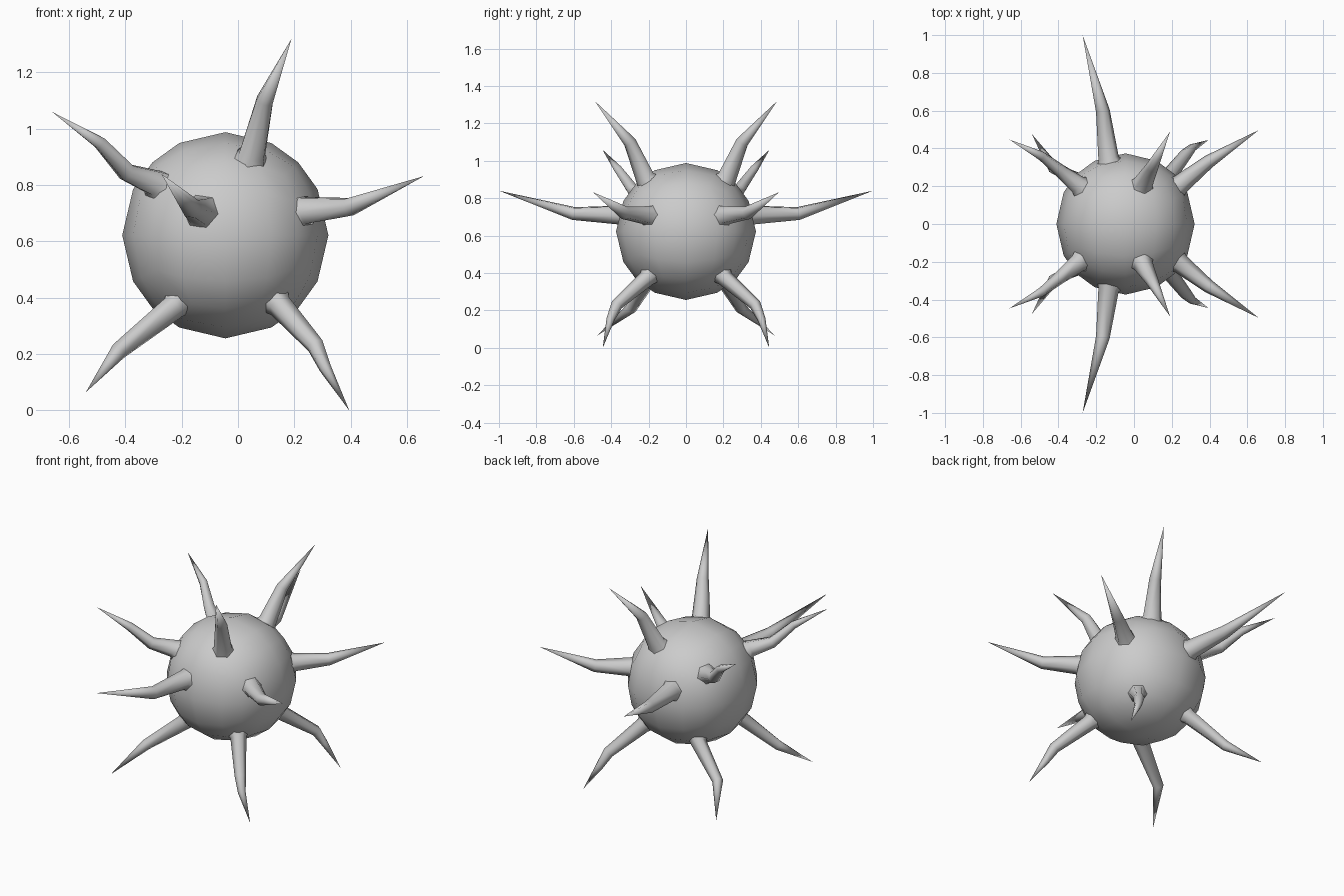
import bpy, bmesh, math
from mathutils import Vector

if "Cube" in bpy.data.objects:
    bpy.data.objects.remove(bpy.data.objects["Cube"])

CENTRE = Vector((-0.045, 0, 0.622))


def add_object(name, bm):
    bmesh.ops.recalc_face_normals(bm, faces=bm.faces)
    for f in bm.faces:
        f.smooth = True
    me = bpy.data.meshes.new(name)
    bm.to_mesh(me)
    bm.free()
    ob = bpy.data.objects.new(name, me)
    bpy.context.collection.objects.link(ob)
    return ob


# Round body: gridded cube pushed out to a sphere
bm = bmesh.new()
bmesh.ops.create_cube(bm, size=2)
bmesh.ops.subdivide_edges(bm, edges=bm.edges[:], cuts=3, use_grid_fill=True)
for v in bm.verts:
    d = v.co.normalized()
    v.co = CENTRE + Vector((d.x * 0.366, d.y * 0.374, d.z * 0.366))
add_object("body", bm)


def spike(name, path, radii, sides=6):
    """Bent tapering spike: rings along a path ending in a point, mirrored front to back."""
    pts = [Vector(p) for p in path]
    # flared root sunk into the body
    pts.insert(0, CENTRE + (pts[0] - CENTRE) * 0.9)
    radii = [radii[0] * 1.35] + list(radii)
    bm = bmesh.new()
    rings = []
    for i, (p, r) in enumerate(zip(pts, radii)):
        before = (p - pts[i - 1]).normalized() if i else (p - CENTRE).normalized()
        t = (before + (pts[i + 1] - p).normalized()).normalized()
        u = t.cross(Vector((0.1, 0.2, 1))).normalized()
        w = t.cross(u)
        angles = [2 * math.pi * k / sides for k in range(sides)]
        rings.append([bm.verts.new(p + r * (u * math.cos(a) + w * math.sin(a))) for a in angles])
    tip = bm.verts.new(pts[-1])
    for k in range(sides):
        n = (k + 1) % sides
        for a, b in zip(rings, rings[1:]):
            bm.faces.new((a[k], a[n], b[n], b[k]))
        bm.faces.new((rings[-1][k], rings[-1][n], tip))
    ob = add_object(name, bm)
    m = ob.modifiers.new("mirror", 'MIRROR')
    m.use_axis = (False, True, False)
    m.use_mirror_merge = False


# Spikes (each one has a twin on the other side of y = 0)
spike("top_spikes", [(0.05, 0.22, 0.91), (0.095, 0.30, 1.10), (0.19, 0.488, 1.32)],
      (0.052, 0.034))
spike("upper_left_spikes", [(-0.30, 0.21, 0.81), (-0.395, 0.285, 0.845),
                            (-0.49, 0.36, 0.95), (-0.66, 0.447, 1.06)],
      (0.05, 0.035, 0.025))
spike("right_spikes", [(0.245, 0.21, 0.71), (0.395, 0.33, 0.722), (0.66, 0.497, 0.832)],
      (0.053, 0.036))
spike("long_spikes", [(-0.135, 0.35, 0.71), (-0.165, 0.60, 0.718), (-0.272, 1.0, 0.84)],
      (0.055, 0.037))
spike("lower_left_spikes", [(-0.23, 0.205, 0.365), (-0.425, 0.295, 0.21), (-0.54, 0.475, 0.065)],
      (0.045, 0.031))
spike("lower_right_spikes", [(0.15, 0.21, 0.37), (0.275, 0.37, 0.23), (0.31, 0.405, 0.15),
                             (0.395, 0.445, 0.0)],
      (0.045, 0.032, 0.022))
